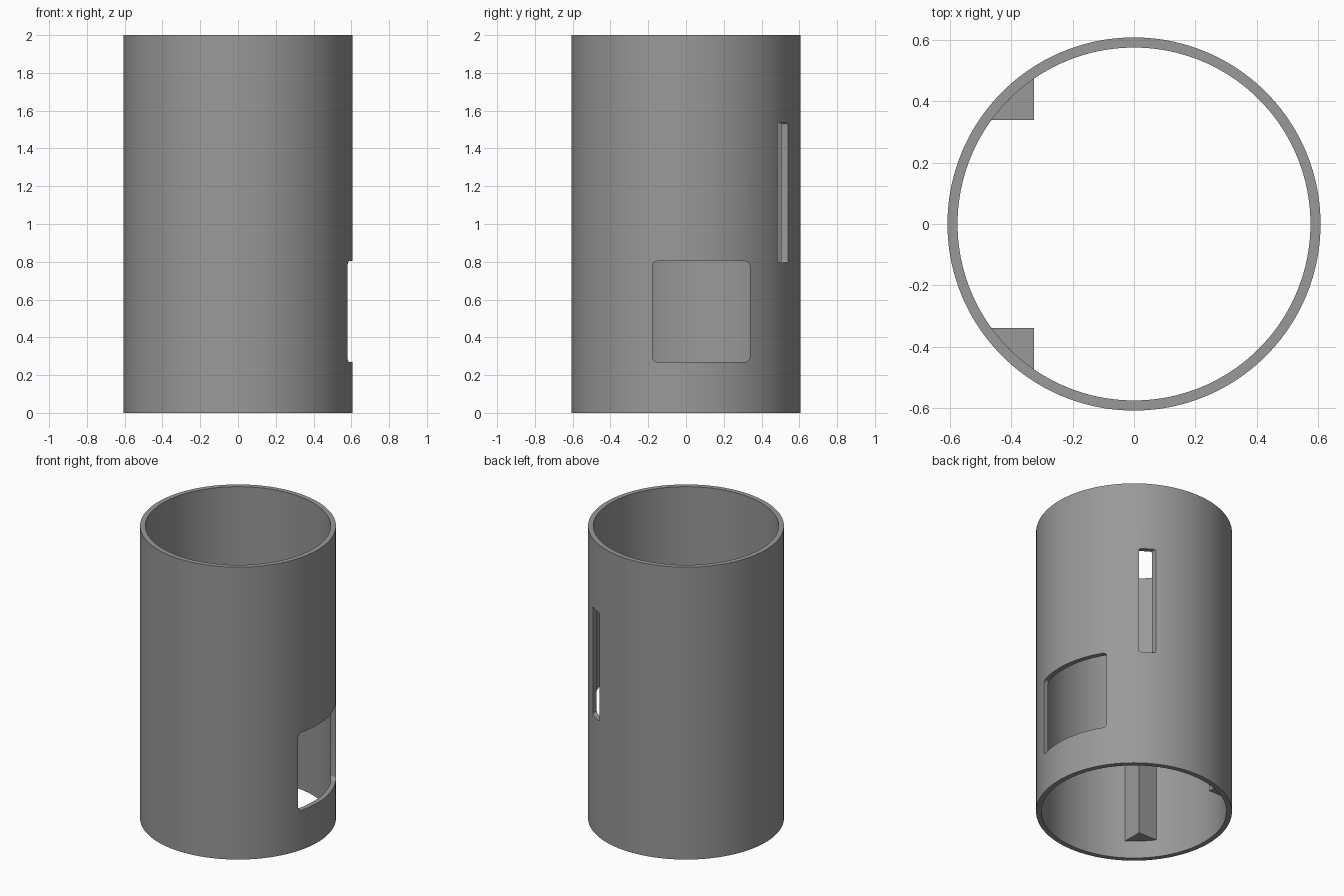
import bpy, bmesh, math

if "Cube" in bpy.data.objects:
    bpy.data.objects.remove(bpy.data.objects["Cube"])

OUTER, INNER, HEIGHT, SEGS = 0.607, 0.574, 2.0, 160

grey = bpy.data.materials.new("mid_grey")
grey.diffuse_color = (0.32, 0.32, 0.32, 1)
grey.use_nodes = True
grey.node_tree.nodes["Principled BSDF"].inputs["Base Color"].default_value = grey.diffuse_color


def make_object(name, bm):
    bmesh.ops.recalc_face_normals(bm, faces=bm.faces)
    mesh = bpy.data.meshes.new(name)
    bm.to_mesh(mesh)
    bm.free()
    mesh.materials.append(grey)
    obj = bpy.data.objects.new(name, mesh)
    bpy.context.collection.objects.link(obj)
    return obj


def prism(name, points, offset):
    """Extrude a closed outline of 3D points along an offset."""
    bm = bmesh.new()
    face = bm.faces.new([bm.verts.new(p) for p in points])
    ext = bmesh.ops.extrude_face_region(bm, geom=[face])["geom"]
    moved = [v for v in ext if isinstance(v, bmesh.types.BMVert)]
    bmesh.ops.translate(bm, verts=moved, vec=offset)
    return make_object(name, bm)


def rounded_rect(a0, a1, b0, b1, r, steps=6):
    """Outline of a rectangle with rounded corners."""
    pts = []
    corners = [(a1 - r, b1 - r), (a0 + r, b1 - r), (a0 + r, b0 + r), (a1 - r, b0 + r)]
    for i, (a, b) in enumerate(corners):
        for k in range(steps + 1):
            t = math.pi / 2 * (i + k / steps)
            pts.append((a + r * math.cos(t), b + r * math.sin(t)))
    return pts


# Tube: rectangular wall section swept around z
bm = bmesh.new()
rings = []
for r, z in [(OUTER, 0), (OUTER, HEIGHT), (INNER, HEIGHT), (INNER, 0)]:
    rings.append([bm.verts.new((r * math.cos(2 * math.pi * i / SEGS),
                                r * math.sin(2 * math.pi * i / SEGS), z))
                  for i in range(SEGS)])
for k in range(4):
    a, b = rings[k], rings[(k + 1) % 4]
    for i in range(SEGS):
        j = (i + 1) % SEGS
        bm.faces.new((a[i], a[j], b[j], b[i]))
tube = make_object("tube_wall", bm)

# Cutters: window through the right wall, slot through the back wall
window = prism("window_cutter",
               [(0.3, y, z) for y, z in rounded_rect(-0.178, 0.338, 0.27, 0.803, 0.025)],
               (0.5, 0, 0))
slot = prism("slot_cutter",
             [(x, 0.3, z) for x, z in rounded_rect(0.275, 0.366, 0.795, 1.535, 0.012)],
             (0, 0.5, 0))
for cutter in (window, slot):
    mod = tube.modifiers.new(cutter.name, 'BOOLEAN')
    mod.operation = 'DIFFERENCE'
    mod.solver = 'EXACT'
    mod.object = cutter
bpy.context.view_layer.objects.active = tube
tube.select_set(True)
for mod in list(tube.modifiers):
    bpy.ops.object.modifier_apply(modifier=mod.name)
for cutter in (window, slot):
    bpy.data.objects.remove(cutter)
bpy.ops.object.shade_smooth_by_angle(angle=math.radians(30))

# Inner corner posts, mirrored front and back, embedded in the wall
for name, s in (("back_post", 1), ("front_post", -1)):
    prism(name, [(-0.325, s * 0.338, 0.12), (-0.325, s * 0.485, 0.12),
                 (-0.475, s * 0.338, 0.12)], (0, 0, 0.9))
